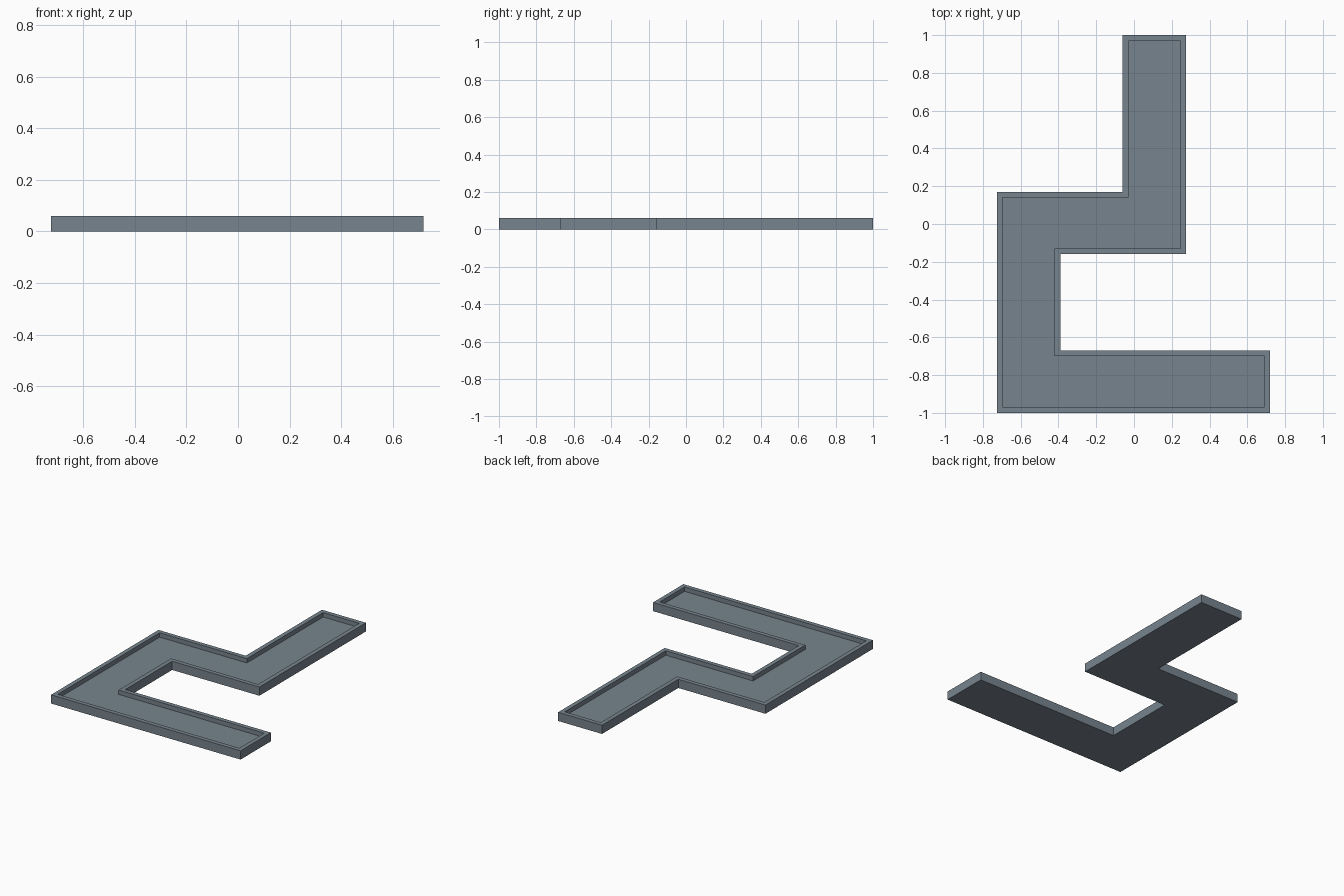
import bpy, bmesh

if "Cube" in bpy.data.objects:
    bpy.data.objects.remove(bpy.data.objects["Cube"])

HEIGHT, RIM, DEPTH = 0.06, 0.03, 0.03

# Angular S-shaped outline, counter-clockwise
outline = [(-0.725, -1), (0.72, -1), (0.72, -0.67), (-0.39, -0.67), (-0.39, -0.16),
           (0.275, -0.16), (0.275, 1), (-0.06, 1), (-0.06, 0.17), (-0.725, 0.17)]

grey = bpy.data.materials.new("slate grey")
grey.diffuse_color = (0.184, 0.231, 0.27, 1)
grey.use_nodes = True
grey.node_tree.nodes["Principled BSDF"].inputs["Base Color"].default_value = grey.diffuse_color

# Solid slab
bm = bmesh.new()
base = bm.faces.new([bm.verts.new((x, y, 0)) for x, y in outline])
ext = bmesh.ops.extrude_face_region(bm, geom=[base], use_keep_orig=True)
bmesh.ops.translate(bm, vec=(0, 0, HEIGHT),
                    verts=[v for v in ext["geom"] if isinstance(v, bmesh.types.BMVert)])
bmesh.ops.recalc_face_normals(bm, faces=bm.faces)

# Raised rim around a sunken floor
top = max(bm.faces, key=lambda f: f.calc_center_median().z)
bmesh.ops.inset_region(bm, faces=[top], thickness=RIM, use_even_offset=True)
floor = bmesh.ops.extrude_discrete_faces(bm, faces=[top])["faces"][0]
bmesh.ops.translate(bm, vec=(0, 0, -DEPTH), verts=floor.verts)
bmesh.ops.recalc_face_normals(bm, faces=bm.faces)

mesh = bpy.data.meshes.new("channel_tray")
bm.to_mesh(mesh)
bm.free()
mesh.materials.append(grey)
bpy.context.collection.objects.link(bpy.data.objects.new("channel_tray", mesh))
